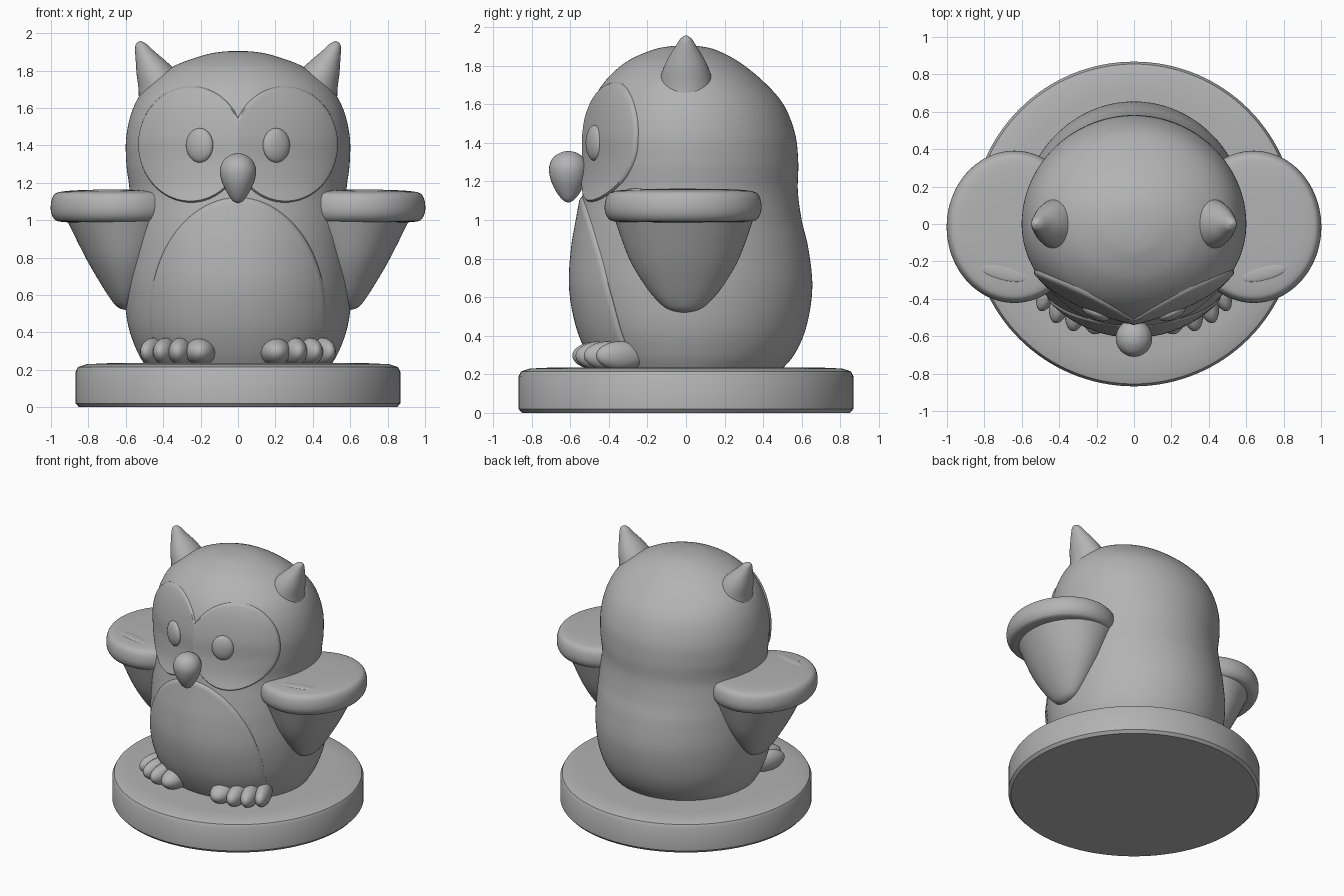
import bpy, math
from mathutils import Vector

if "Cube" in bpy.data.objects:
    bpy.data.objects.remove(bpy.data.objects["Cube"], do_unlink=True)

GREY = (0.45, 0.45, 0.45, 1)
stone = bpy.data.materials.new("stone grey")
stone.use_nodes = True
stone.diffuse_color = GREY
stone.node_tree.nodes["Principled BSDF"].inputs["Base Color"].default_value = GREY


def finish(ob, angle=40):
    ob.data.materials.clear()
    ob.data.materials.append(stone)
    bpy.ops.object.select_all(action='DESELECT')
    ob.select_set(True)
    bpy.context.view_layer.objects.active = ob
    bpy.ops.object.shade_smooth_by_angle(angle=math.radians(angle))
    return ob


def make(name, verts, faces, angle=40):
    me = bpy.data.meshes.new(name)
    me.from_pydata(verts, [], faces)
    me.update()
    ob = bpy.data.objects.new(name, me)
    bpy.context.collection.objects.link(ob)
    return finish(ob, angle)


def refine(rows, steps):
    """Smooth spline through rows of numbers."""
    pts = [Vector(r) for r in rows]
    pts = [pts[0]] + pts + [pts[-1]]
    out = []
    for a, b, c, d in zip(pts, pts[1:], pts[2:], pts[3:]):
        for i in range(steps):
            t = i / steps
            out.append(0.5 * (2 * b + (c - a) * t + (2 * a - 5 * b + 4 * c - d) * t ** 2
                              + (3 * b - a - 3 * c + d) * t ** 3))
    return out + [pts[-1]]


def skin(rings, n, closed=True):
    """Faces joining consecutive rings of n vertices, with end caps."""
    faces = [(k * n + i, k * n + (i + 1) % n, (k + 1) * n + (i + 1) % n, (k + 1) * n + i)
             for k in range(rings - 1) for i in range(n)]
    if closed:
        faces += [tuple(reversed(range(n))), tuple(range((rings - 1) * n, rings * n))]
    return faces


def loft(name, rows, centre=(0, 0), n=64, steps=6):
    """Stack of ellipses; each row is z, x shift, x radius, y radius."""
    rows = refine(rows, steps)
    verts = []
    for z, sx, rx, ry in rows:
        for i in range(n):
            a = math.tau * i / n
            verts.append((centre[0] + sx + rx * math.cos(a), centre[1] + ry * math.sin(a), z))
    return make(name, verts, skin(len(rows), n))


def ball(name, loc, scale, turn=0):
    bpy.ops.mesh.primitive_uv_sphere_add(segments=32, ring_count=16, location=loc,
                                         rotation=(0, 0, math.radians(turn)))
    ob = bpy.context.object
    ob.name = name
    ob.scale = scale
    return finish(ob, 60)


# Body outline: height, half width, front depth, back depth
BODY = refine([
    (0.20, 0.48, 0.44, 0.47), (0.30, 0.54, 0.50, 0.56), (0.45, 0.59, 0.56, 0.625),
    (0.65, 0.61, 0.595, 0.655), (0.85, 0.605, 0.585, 0.635), (1.0, 0.595, 0.56, 0.60),
    (1.15, 0.58, 0.535, 0.58), (1.3, 0.597, 0.53, 0.582), (1.45, 0.597, 0.53, 0.565),
    (1.6, 0.56, 0.49, 0.505), (1.72, 0.485, 0.42, 0.40), (1.82, 0.35, 0.31, 0.275),
    (1.88, 0.19, 0.18, 0.16), (1.9, 0.09, 0.09, 0.08), (1.905, 0.002, 0.002, 0.002)], 10)

# Raised or dished patches on the front: centre x, centre z, radii, dish depth
BELLY = (0, 0.50, 0.475, 0.63, 0)
FACES = [(s * 0.25, 1.405, 0.285, 0.315, 0.035) for s in (1, -1)]


def inside(patch, x, z):
    return math.hypot((x - patch[0]) / patch[2], (z - patch[1]) / patch[3])


def front_point(x, z, lift):
    """Point on the front of the body, lifted outwards."""
    for lo, hi in zip(BODY, BODY[1:]):
        if lo[0] <= z <= hi[0]:
            break
    _, w, f, _ = lo.lerp(hi, (z - lo[0]) / (hi[0] - lo[0]))
    y = -f * math.sqrt(max(0, 1 - (x / w) ** 2))
    out = Vector((x / w ** 2, y / f ** 2, 0)).normalized()
    return Vector((x, y, z)) + out * lift


# Body, hollowed beneath the patches
N = 192
verts = []
for z, w, f, b in BODY:
    for i in range(N):
        a = math.tau * i / N
        x, s = w * math.cos(a), math.sin(a)
        y = s * (b if s > 0 else f)
        if s < 0 and any(inside(p, x, z) < 0.92 for p in [BELLY] + FACES):
            x, y = x * 0.9, y * 0.9
        verts.append((x, y, z))
make("body", verts, skin(len(BODY), N), 60)


def front_patch(name, patch):
    cx, cz, rx, rz, dish = patch
    rim = [1, 0.985, 0.96] + [0.93 * k / 14 for k in range(14, 0, -1)] + [0.002]
    n = 96
    verts = []
    for r in rim:
        for i in range(n):
            a = math.tau * i / n
            x, z = cx + r * rx * math.cos(a), max(0.21, cz + r * rz * math.sin(a))
            if cx:
                x = math.copysign(max(0, x * math.copysign(1, cx)), cx)
            t = inside(patch, x, z)
            lift = 0.012 - dish * max(0, 1 - (t / 0.95) ** 2)
            if t > 0.98:
                lift = 0.003 if t < 0.99 else -0.04
            verts.append(front_point(x, z, lift))
    faces = skin(len(rim), n, False) + [tuple(range((len(rim) - 1) * n, len(rim) * n))]
    make(name, verts, faces, 50)


front_patch("belly", BELLY)
for side, patch in zip(("left", "right"), FACES):
    front_patch(side + "_face_disc", patch)

# Beak: an egg tapering downwards
loft("beak", [(1.09, 0, 0.002, 0.002), (1.105, 0, 0.03, 0.03), (1.15, 0, 0.06, 0.065),
              (1.21, 0, 0.088, 0.092), (1.27, 0, 0.097, 0.1), (1.32, 0, 0.077, 0.082),
              (1.35, 0, 0.038, 0.04), (1.358, 0, 0.002, 0.002)], (0, -0.61), 32)

# Round plinth with a softened edge
loft("base", [(0, 0, 0.85, 0.85), (0.02, 0, 0.868, 0.868), (0.19, 0, 0.868, 0.868),
              (0.215, 0, 0.855, 0.855), (0.23, 0, 0.81, 0.81), (0.235, 0, 0.7, 0.7)],
     n=128, steps=1)

for s, side in ((1, "left"), (-1, "right")):
    # Ear tufts
    ear = [(1.60, 0.40, 0.13, 0.14), (1.70, 0.40, 0.132, 0.14), (1.78, 0.43, 0.112, 0.12),
           (1.84, 0.46, 0.086, 0.092), (1.90, 0.497, 0.053, 0.055), (1.94, 0.517, 0.03, 0.03),
           (1.958, 0.522, 0.003, 0.003)]
    loft(side + "_ear", [(z, s * x, rx, ry) for z, x, rx, ry in ear], n=40)

    # Wing: tapered holder under a rounded oval rim
    loft(side + "_wing", [(0.52, 0, 0.002, 0.002), (0.53, 0, 0.035, 0.06), (0.56, 0, 0.068, 0.115),
                          (0.65, 0, 0.128, 0.195), (0.8, 0, 0.215, 0.285), (1.02, 0, 0.325, 0.365)],
         (s * 0.6, -0.01))
    rim = [(0.985, 0.6), (0.993, 0.88), (1.01, 0.96), (1.045, 1), (1.09, 1),
           (1.13, 0.965), (1.15, 0.88), (1.16, 0.6), (1.164, 0.02)]
    loft(side + "_wing_rim", [(z, 0, 0.36 * r, 0.405 * r) for z, r in rim],
         (s * 0.64, -0.015), 96, 4)
    ball(side + "_wing_mark", (s * 0.695, -0.262, 1.156), (0.125, 0.038, 0.009), s * 14)

    # Eye
    ball(side + "_eye", (s * 0.205, -0.474, 1.40), (0.078, 0.036, 0.092), s * 25)

    # Toes fanned round the front of the body
    toes = [(0.2, -0.45, 0.083), (0.305, -0.435, 0.062), (0.385, -0.395, 0.06), (0.45, -0.335, 0.055)]
    for k, (x, y, r) in enumerate(toes):
        ball(f"{side}_toe_{k + 1}", (s * x, y, 0.297), (r, 0.14, 0.075), s * (4 + 6 * k))
